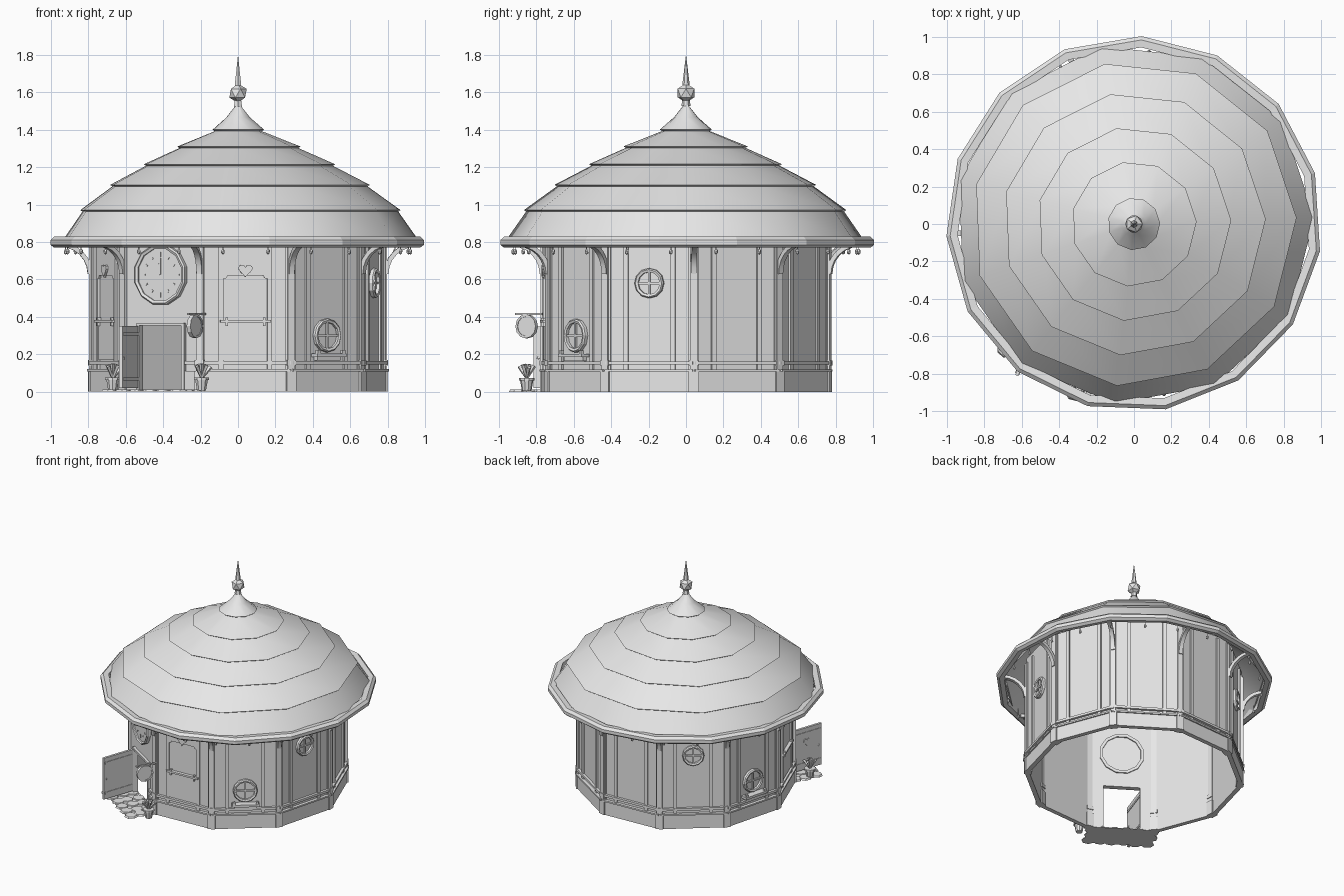
import bpy, bmesh, random
from math import sin, cos, pi, radians
from mathutils import Matrix, Vector

random.seed(4)
if "Cube" in bpy.data.objects:
    bpy.data.objects.remove(bpy.data.objects["Cube"])

mat = bpy.data.materials.new("plain light grey")
mat.use_nodes = True
GREY = (0.8, 0.8, 0.8, 1)
mat.diffuse_color = GREY
mat.node_tree.nodes["Principled BSDF"].inputs["Base Color"].default_value = GREY

R = 0.785                   # wall corner radius
A = R * cos(pi / 10)        # wall face distance
CORNERS = [-15 + 36 * k for k in range(10)]
FACES = [3 + 36 * k for k in range(10)]
DOOR, PLAQUES = 327, (3, 291)


def finish(name, bm, smooth=None):
    bmesh.ops.recalc_face_normals(bm, faces=bm.faces)
    me = bpy.data.meshes.new(name)
    bm.to_mesh(me)
    bm.free()
    me.materials.append(mat)
    ob = bpy.data.objects.new(name, me)
    bpy.context.collection.objects.link(ob)
    if smooth:
        bpy.ops.object.select_all(action='DESELECT')
        ob.select_set(True)
        bpy.context.view_layer.objects.active = ob
        bpy.ops.object.shade_smooth_by_angle(angle=radians(smooth))
    return ob


def at(angle, u=0.0, out=0.0, z=0.0, dist=A):
    """Frame on a wall: local x along it, local -y outward."""
    return Matrix.Rotation(radians(angle), 4, 'Z') @ Matrix.Translation((u, -dist - out, z))


def box(bm, m, sx, sy, sz):
    """Box standing on the frame's origin."""
    bmesh.ops.create_cube(bm, size=1, matrix=m @ Matrix.Translation((0, 0, sz / 2)) @ Matrix.Diagonal((sx, sy, sz, 1)))


def cyl(bm, m, r1, r2, h, n):
    bmesh.ops.create_cone(bm, cap_ends=True, segments=n, radius1=r1, radius2=r2, depth=h, matrix=m)


def ring(bm, m, profile, n, phase=0.0):
    """Revolve a closed (radius, height) profile about the frame's z."""
    loops = []
    for i in range(n):
        a = radians(phase) + 2 * pi * i / n
        loops.append([bm.verts.new(m @ Vector((r * sin(a), -r * cos(a), z))) for r, z in profile])
    for i in range(n):
        p, q = loops[i], loops[(i + 1) % n]
        for j in range(len(profile)):
            k = (j + 1) % len(profile)
            bm.faces.new((p[j], p[k], q[k], q[j]))


def plate(bm, m, pts, depth):
    """Extrude an (x, z) outline outward from the wall."""
    face = bm.faces.new([bm.verts.new(m @ Vector((x, 0, z))) for x, z in pts])
    out = m.to_3x3() @ Vector((0, -depth, 0))
    ext = bmesh.ops.extrude_face_region(bm, geom=[face])
    bmesh.ops.translate(bm, vec=out, verts=[v for v in ext["geom"] if isinstance(v, bmesh.types.BMVert)])


def heart(s):
    pts = []
    for i in range(20):
        t = 2 * pi * i / 20 + 0.1
        pts.append((s * sin(t) ** 3, s * (13 * cos(t) - 5 * cos(2 * t) - 2 * cos(3 * t) - cos(4 * t)) / 16))
    return pts


FLAT = Matrix.Rotation(pi / 2, 4, 'X')    # turns z-axis shapes to face outward

# Roof: overlapping shingle tiers, hollow below
tiers = [(0.14, 1.40), (0.335, 1.31), (0.52, 1.215), (0.705, 1.105), (0.87, 0.97)]
profile = [(0.001, 1.545), (0.065, 1.465)]
for r, z in tiers:
    profile += [(r, z), (r - 0.012, z - 0.008)]
profile += [(0.965, 0.81), (0.95, 0.79), (0.84, 0.945), (0.5, 1.18), (0.001, 1.42)]
bm = bmesh.new()
ring(bm, Matrix(), profile, 11, -6)
finish("roof_tiers", bm, 40)

# Eave rim
bm = bmesh.new()
ring(bm, Matrix(), [(0.95, 0.775), (0.985, 0.77), (1.005, 0.785), (1.005, 0.81), (0.985, 0.828), (0.945, 0.825)], 15, 9.7)
finish("eave_rim", bm)

# Finial
bm = bmesh.new()
bmesh.ops.create_icosphere(bm, subdivisions=1, radius=0.052, matrix=Matrix.Translation((0, 0, 1.595)))
cyl(bm, Matrix.Translation((0, 0, 1.715)), 0.02, 0.001, 0.155, 6)
cyl(bm, Matrix.Translation((0, 0, 1.54)), 0.025, 0.02, 0.03, 6)
finish("roof_finial", bm)

# Hanging drops under the eave
bm = bmesh.new()
for k in range(24):
    m = at(15 * k + 10, z=0.748, dist=0.925)
    bmesh.ops.create_icosphere(bm, subdivisions=1, radius=0.011, matrix=m @ Matrix.Diagonal((1, 1, 1.5, 1)))
    box(bm, m, 0.004, 0.004, 0.07)
finish("eave_drops", bm)

# Walls, plinth, rails and studs
walls, plinth, rails, studs = (bmesh.new() for _ in range(4))
W = 2 * R * sin(pi / 10)
for a in FACES:
    if a == DOOR:
        side = W / 2 - 0.14
        for s in (-1, 1):
            u = s * (0.14 + side / 2)
            box(walls, at(a, u, -0.01), side, 0.02, 0.36)
            box(plinth, at(a, u, 0.0), side - 0.02, 0.024, 0.11)
            box(rails, at(a, u, 0.005, 0.145), side - 0.03, 0.025, 0.018)
        box(walls, at(a, 0, -0.01, 0.36), W, 0.02, 0.59)
        continue
    box(walls, at(a, 0, -0.01), W, 0.02, 0.95)
    box(plinth, at(a, 0, 0.0), W, 0.028, 0.11)
    box(rails, at(a, 0, 0.007, 0.108), W, 0.034, 0.012)
    box(rails, at(a, 0, 0.005, 0.145), W, 0.03, 0.018)
    for s in (-1, 1):
        box(studs, at(a, s * 0.13, 0.003, 0.11), 0.026, 0.018, 0.8)
        box(studs, at(a, s * 0.222, 0.002, 0.11), 0.014, 0.014, 0.8)
finish("wall_panels", walls)
finish("wall_plinth", plinth)
finish("wall_rails", rails)
finish("wall_studs", studs)

# Corner posts with feet and curved eave brackets
posts, brackets = bmesh.new(), bmesh.new()
for a in CORNERS:
    box(posts, at(a, dist=0.775), 0.04, 0.045, 0.9)
    box(posts, at(a, dist=0.773), 0.055, 0.055, 0.11)
    box(posts, at(a, dist=0.775, z=0.14), 0.05, 0.055, 0.028)
    m = Matrix.Rotation(radians(a), 4, 'Z')
    prev = None
    for i in range(7):
        t = pi / 2 * i / 6
        sec = []
        for x, w in ((-0.015, 0), (0.015, 0), (0.015, 0.024), (-0.015, 0.024)):
            r, z = 0.955 - (0.15 + w) * cos(t), 0.63 + (0.145 + w) * sin(t)
            sec.append(brackets.verts.new(m @ Vector((x, -r, z))))
        if prev:
            for j in range(4):
                brackets.faces.new((prev[j], prev[j - 1], sec[j - 1], sec[j]))
        else:
            brackets.faces.new(sec)
        prev = sec
    brackets.faces.new(prev)
finish("corner_posts", posts)
finish("eave_brackets", brackets, 30)

# Round windows: frame, cross bars and pane; the low ones have a sill
frames, panes, sills = bmesh.new(), bmesh.new(), bmesh.new()
for a, z, r in ((75, 0.58, 0.08), (219, 0.58, 0.08), (39, 0.3, 0.09), (255, 0.3, 0.09)):
    m = at(a, z=z)
    ring(frames, m @ FLAT, [(r, 0), (r, 0.018), (r - 0.007, 0.026), (r - 0.02, 0.022), (r - 0.02, 0)], 12)
    box(frames, at(a, 0, 0.008, z - r + 0.01), 0.012, 0.016, 2 * r - 0.02)
    box(frames, at(a, 0, 0.008, z - 0.006), 2 * r - 0.02, 0.016, 0.012)
    cyl(panes, at(a, 0, 0.002, z) @ FLAT, r - 0.01, r - 0.01, 0.006, 12)
    if z < 0.4:
        box(sills, at(a, 0, 0.025, 0.185), 0.2, 0.055, 0.018)
        box(sills, at(a, 0, 0.012, 0.165), 0.16, 0.03, 0.02)
        for s in (-1, 1):
            box(sills, at(a, s * 0.085, 0.04, 0.2), 0.02, 0.02, 0.022)
finish("window_frames", frames)
finish("window_panes", panes)
finish("window_sills", sills)

# Shuttered panels with a heart
boards, hearts = bmesh.new(), bmesh.new()
for a in PLAQUES:
    notch = [(-0.12, 0.78), (-0.12, 0.605), (-0.105, 0.605), (-0.095, 0.62), (0.095, 0.62), (0.105, 0.605), (0.12, 0.605), (0.12, 0.78)]
    plate(boards, at(a), notch, 0.012)
    box(boards, at(a, 0, 0.008, 0.37), 0.27, 0.035, 0.014)
    box(boards, at(a, 0, 0.002, 0.17), 0.235, 0.012, 0.2)
    for s in (-1, 1):
        box(boards, at(a, s * 0.1, 0.012, 0.35), 0.012, 0.02, 0.045)
    plate(hearts, at(a, 0, 0.01, 0.65), heart(0.038), 0.014)
finish("shutter_boards", boards)
finish("shutter_hearts", hearts)

# Clock above the door: face, rim, hour marks and hands
bm = bmesh.new()
c = at(DOOR, 0, 0, 0.625)
cyl(bm, c @ FLAT, 0.15, 0.15, 0.03, 12)
ring(bm, c @ FLAT, [(0.165, -0.03), (0.165, 0.022), (0.157, 0.03), (0.143, 0.024), (0.143, -0.03)], 12, 15)
for k in range(12):
    spoke = c @ Matrix.Rotation(pi * k / 6, 4, 'Y') @ Matrix.Translation((0, -0.016, 0.095))
    box(bm, spoke, 0.008, 0.006, 0.026 if k % 3 == 0 else 0.012)
for turn, size in ((0.0, 0.09), (-0.2, 0.06)):
    box(bm, c @ Matrix.Rotation(turn, 4, 'Y') @ Matrix.Translation((0, -0.018, 0)), 0.01, 0.006, size)
finish("wall_clock", bm)

# Door frame and the open leaf
bm = bmesh.new()
for s in (-1, 1):
    box(bm, at(DOOR, s * 0.143, 0.0), 0.018, 0.04, 0.365)
box(bm, at(DOOR, 0, 0.0, 0.352), 0.3, 0.04, 0.016)
finish("door_frame", bm)
bm = bmesh.new()
hinge = at(DOOR, -0.15, 0.01, 0.02) @ Matrix.Rotation(radians(-76), 4, 'Z')
leaf = hinge @ Matrix.Translation((0.137, 0, 0))
box(bm, leaf, 0.27, 0.018, 0.33)
plate(bm, leaf @ Matrix.Translation((0, -0.008, 0.22)), heart(0.03), 0.008)
for z in (0.04, 0.28):
    box(bm, leaf @ Matrix.Translation((0, 0, z)), 0.25, 0.026, 0.016)
bmesh.ops.create_icosphere(bm, subdivisions=1, radius=0.014, matrix=leaf @ Matrix.Translation((0.11, 0, 0.16)))
finish("door_leaf", bm)

# Round hanging sign on an arm
bm = bmesh.new()
sign = Matrix.Translation((-0.23, -0.85, 0.35)) @ Matrix.Rotation(radians(DOOR + 90), 4, 'Z')
cyl(bm, sign @ FLAT, 0.06, 0.06, 0.016, 12)
ring(bm, sign @ FLAT, [(0.064, -0.012), (0.064, 0.012), (0.052, 0.012), (0.052, -0.012)], 12)
box(bm, sign @ Matrix.Translation((0.015, 0, 0.06)), 0.17, 0.012, 0.01)
finish("hanging_sign", bm)

# Potted plants beside the door
pots, plants = bmesh.new(), bmesh.new()
for x, y in ((-0.195, -0.85), (-0.67, -0.61)):
    m = Matrix.Translation((x, y, 0))
    cyl(pots, m @ Matrix.Translation((0, 0, 0.035)), 0.025, 0.036, 0.06, 10)
    cyl(pots, m @ Matrix.Translation((0, 0, 0.068)), 0.042, 0.042, 0.014, 10)
    for k in range(7):
        tilt = Matrix.Rotation(2.4 * k, 4, 'Z') @ Matrix.Rotation(0.2 + 0.08 * k, 4, 'X')
        cyl(plants, m @ Matrix.Translation((0, 0, 0.07)) @ tilt @ Matrix.Translation((0, 0, 0.04)), 0.006, 0.012, 0.08, 4)
finish("plant_pots", pots)
finish("pot_plants", plants)

# Paving stones in front of the door
bm = bmesh.new()
box(bm, at(DOOR, 0, 0.095), 0.49, 0.23, 0.006)
for i in range(6):
    for j in range(3):
        m = at(DOOR, -0.22 + 0.088 * i + random.uniform(-0.01, 0.01), 0.02 + 0.08 * j + random.uniform(-0.008, 0.008), 0.006)
        cyl(bm, m @ Matrix.Rotation(random.random(), 4, 'Z'), 0.05, 0.042, 0.012, 7)
finish("paving_stones", bm)
